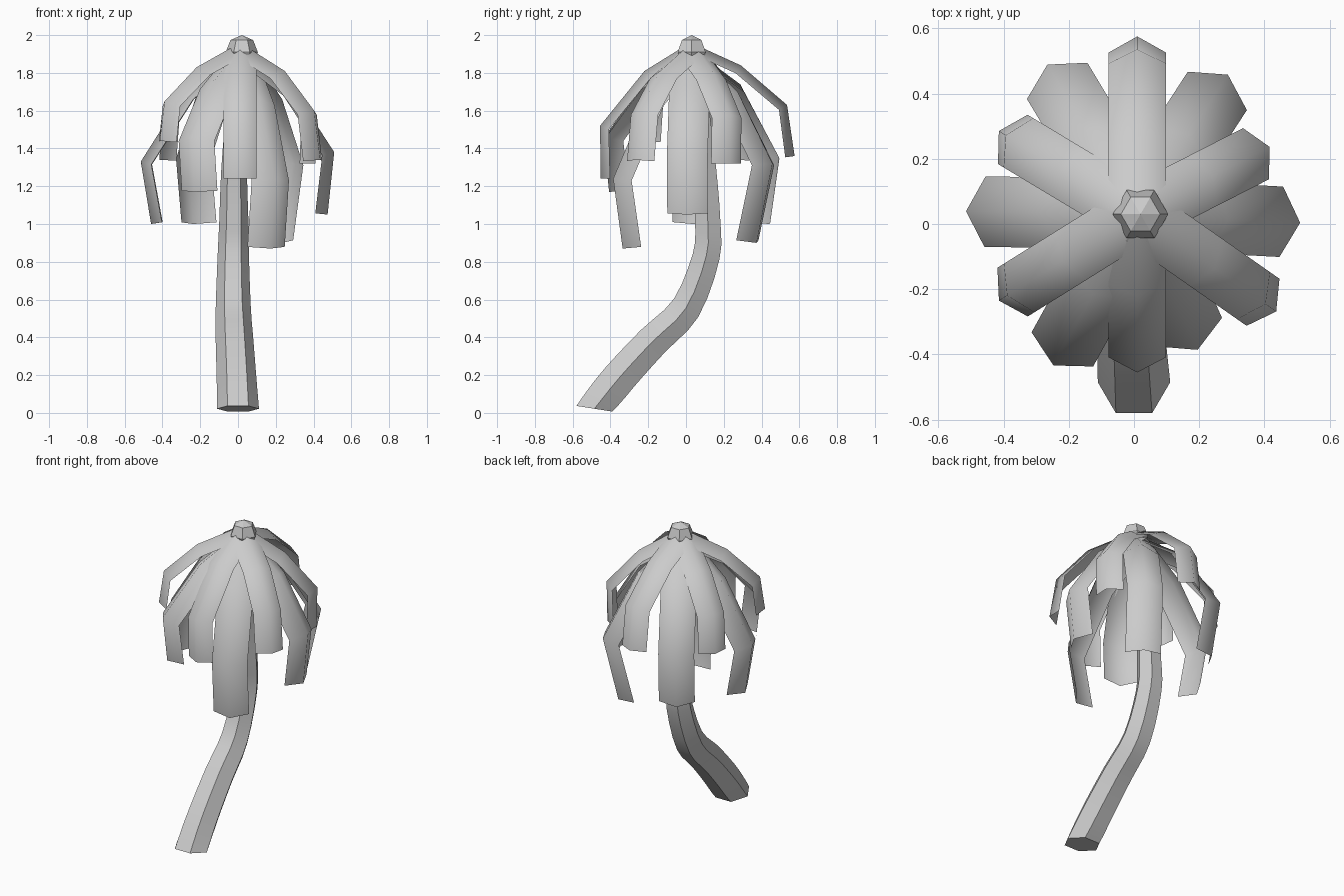
import bpy, bmesh
from math import sin, cos, pi, radians
from mathutils import Vector, Matrix

if "Cube" in bpy.data.objects:
    bpy.data.objects.remove(bpy.data.objects["Cube"])


def make_object(name, bm):
    mesh = bpy.data.meshes.new(name)
    bm.to_mesh(mesh)
    bm.free()
    ob = bpy.data.objects.new(name, mesh)
    bpy.context.collection.objects.link(ob)
    return ob


def smooth(ob, angle):
    bpy.ops.object.select_all(action='DESELECT')
    ob.select_set(True)
    bpy.context.view_layer.objects.active = ob
    bpy.ops.object.shade_smooth_by_angle(angle=radians(angle))


def spline(stations, steps):
    """Catmull-Rom interpolation through tuples of values."""
    pts = [stations[0]] + stations + [stations[-1]]
    out = []
    for i in range(1, len(pts) - 2):
        for k in range(steps):
            t = k / steps
            out.append([0.5 * (2 * b + (c - a) * t + (2 * a - 5 * b + 4 * c - d) * t ** 2
                               + (3 * b - a - 3 * c + d) * t ** 3)
                        for a, b, c, d in zip(*pts[i - 1:i + 3])])
    return out + [stations[-1]]


# Trunk: hexagonal sections along a leaning curve (x, y, z, radius, tilt)
trunk_path = [
    (0, -.485, .022, .111, 9), (-.008, -.35, .19, .105, 36),
    (-.018, -.175, .38, .1, 43), (-.025, 0, .555, .093, 38),
    (-.025, .107, .83, .083, 12), (-.022, .115, 1.02, .077, -1),
    (-.02, .1, 1.3, .068, -5), (0, .065, 1.65, .06, -6),
    (.015, .035, 1.93, .055, -4)]
bm = bmesh.new()
rings = []
for x, y, z, r, tilt in spline(trunk_path, 3):
    v = Vector((0, cos(radians(tilt)), -sin(radians(tilt))))
    rings.append([bm.verts.new(Vector((x, y, z)) + Vector((r * cos(k * pi / 3), 0, 0))
                               + v * r * sin(k * pi / 3)) for k in range(6)])
for a, b in zip(rings, rings[1:]):
    for k in range(6):
        bm.faces.new((a[k], a[(k + 1) % 6], b[(k + 1) % 6], b[k]))
bm.faces.new(rings[0][::-1])
bm.faces.new(rings[-1])
smooth(make_object("trunk", bm), 30)

# Crown bud: faceted six-sided dome
bm = bmesh.new()
bmesh.ops.create_uvsphere(bm, u_segments=6, v_segments=4, radius=.085,
                          matrix=Matrix.Translation((.02, .03, 1.91))
                          @ Matrix.Diagonal((1, 1, 1.06, 1))
                          @ Matrix.Rotation(pi / 6, 4, 'Z'))
make_object("crown_bud", bm)


# Frond: drooping sheet folded into an inverted V along its ridge
def frond(name, angle, half_width, path, fold=.05):
    bm = bmesh.new()
    d = Vector((cos(radians(angle)), sin(radians(angle)), 0))
    side = Vector((-d.y, d.x, 0))
    pts = [Vector(p) for p in path]
    rows = []
    for i, p in enumerate(pts):
        t = (pts[min(i + 1, len(pts) - 1)] - pts[max(i - 1, 0)]).normalized()
        inward = d * t.y - Vector((0, 0, t.x))       # under side of the path
        c = Vector((.01, .03, 0)) + d * p.x + Vector((0, 0, p.y))
        rows.append([bm.verts.new(c + side * s * half_width + inward * fold * abs(s))
                     for s in (-1, 0, 1)])
    for a, b in zip(rows, rows[1:]):
        for k in (0, 1):
            bm.faces.new((a[k], b[k], b[k + 1], a[k + 1]))
    smooth(make_object(name, bm), 80)


# Upper fronds: angle, then (radius, height) at shoulder, bend and tip
upper = [
    (90, (.26, 1.84), (.505, 1.63), (.545, 1.36)),
    (149, (.27, 1.80), (.47, 1.59), (.495, 1.34)),
    (212, (.27, 1.83), (.47, 1.65), (.50, 1.44)),
    (270, (.25, 1.81), (.485, 1.52), (.482, 1.24)),
    (325, (.29, 1.81), (.48, 1.60), (.52, 1.34)),
    (27, (.26, 1.80), (.455, 1.58), (.45, 1.32))]
for i, (ang, *pts) in enumerate(upper):
    frond(f"upper_frond_{i + 1}", ang, .088, [(.04, 1.94)] + pts)

# Lower fronds: wider and hanging further down
lower = [
    (-3, (.28, 1.72), (.50, 1.38), (.465, 1.05)),
    (57, (.29, 1.70), (.51, 1.32), (.41, .90)),
    (121, (.30, 1.74), (.535, 1.36), (.48, 1.0)),
    (179, (.29, 1.70), (.525, 1.33), (.47, 1.0)),
    (241, (.28, 1.76), (.53, 1.46), (.50, 1.17)),
    (294, (.26, 1.66), (.455, 1.24), (.40, .87))]
for i, (ang, *pts) in enumerate(lower):
    frond(f"lower_frond_{i + 1}", ang, .108, [(.03, 1.91)] + pts, .06)
